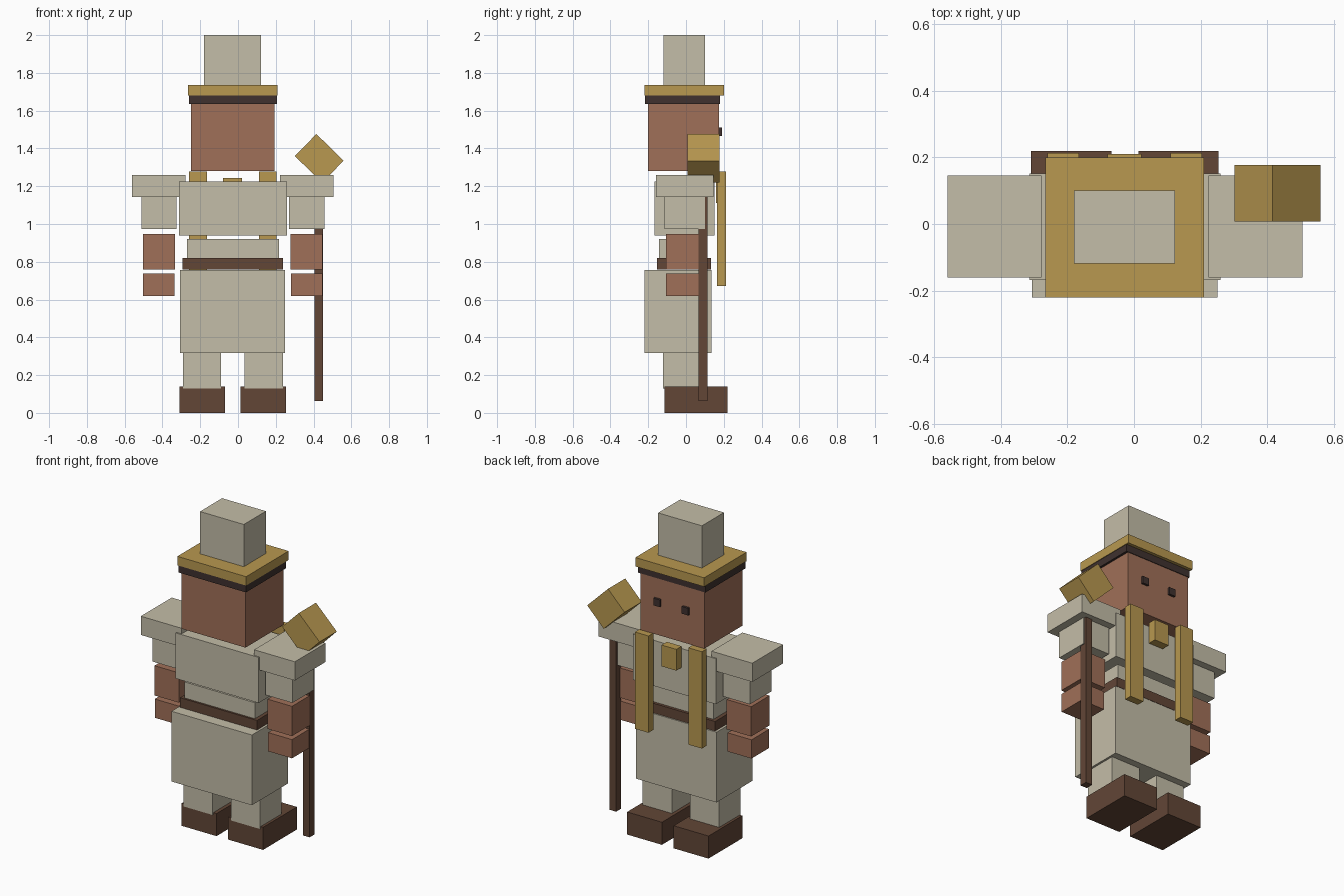
import bpy, math

CX = -0.0275  # symmetry plane of the figure


def material(name, rgb):
    m = bpy.data.materials.new(name)
    m.diffuse_color = (*rgb, 1.0)
    return m


CREAM = material("cream cloth", (0.552, 0.509, 0.392))
SKIN = material("skin", (0.352, 0.162, 0.098))
GOLD = material("gold", (0.479, 0.314, 0.080))
BROWN = material("brown leather", (0.122, 0.061, 0.037))
DARK = material("dark brown", (0.050, 0.031, 0.028))


def box(name, mat, x, y, z, tilt=0.0):
    """Box from (min, max) ranges, optionally tilted about y."""
    bpy.ops.mesh.primitive_cube_add(
        size=1, location=[(a + b) / 2 for a, b in (x, y, z)])
    ob = bpy.context.object
    ob.name = name
    ob.scale = [b - a for a, b in (x, y, z)]
    ob.rotation_euler.y = tilt
    ob.data.materials.append(mat)
    return ob


def pair(name, mat, x, y, z):
    """Right-hand box plus its mirror image across the figure's middle."""
    box(name + "_right", mat, x, y, z)
    box(name + "_left", mat, (2 * CX - x[1], 2 * CX - x[0]), y, z)


# Hat
box("hat_crown", CREAM, (-0.18, 0.123), (-0.118, 0.10), (1.735, 2.0))
box("hat_brim", GOLD, (-0.265, 0.21), (-0.22, 0.20), (1.68, 1.736))
box("hat_band", DARK, (-0.26, 0.206), (-0.216, 0.18), (1.635, 1.68))

# Head and eyes
box("head", SKIN, (-0.25, 0.192), (-0.20, 0.176), (1.28, 1.635))
pair("eye", DARK, (0.048, 0.093), (0.17, 0.19), (1.465, 1.51))

# Torso and robe
box("chest", CREAM, (-0.313, 0.26), (-0.168, 0.152), (0.94, 1.225))
box("waist", CREAM, (-0.27, 0.216), (-0.142, 0.115), (0.82, 0.92))
box("belt", BROWN, (-0.294, 0.239), (-0.154, 0.133), (0.76, 0.82))
box("skirt", CREAM, (-0.306, 0.25), (-0.22, 0.135), (0.318, 0.757))

# Hanging sashes and pendant
pair("sash", GOLD, (0.11, 0.204), (0.165, 0.213), (0.672, 1.277))
box("pendant", GOLD, (-0.08, 0.022), (0.158, 0.21), (1.11, 1.243))

# Arms
pair("shoulder_pad", CREAM, (0.223, 0.505), (-0.16, 0.145), (1.143, 1.26))
pair("sleeve", CREAM, (0.27, 0.457), (-0.115, 0.10), (0.973, 1.145))
pair("forearm", SKIN, (0.279, 0.448), (-0.107, 0.075), (0.76, 0.946))
pair("hand", SKIN, (0.281, 0.447), (-0.105, 0.07), (0.62, 0.737))

# Legs and boots
pair("leg", CREAM, (0.035, 0.237), (-0.121, 0.09), (0.128, 0.32))
pair("boot", BROWN, (0.013, 0.254), (-0.115, 0.219), (0.0, 0.141))

# Staff
box("staff_pole", BROWN, (0.404, 0.450), (0.065, 0.113), (0.062, 1.30))
box("staff_head", GOLD, (0.329, 0.531), (0.007, 0.177), (1.266, 1.429),
    tilt=math.radians(44.5))
